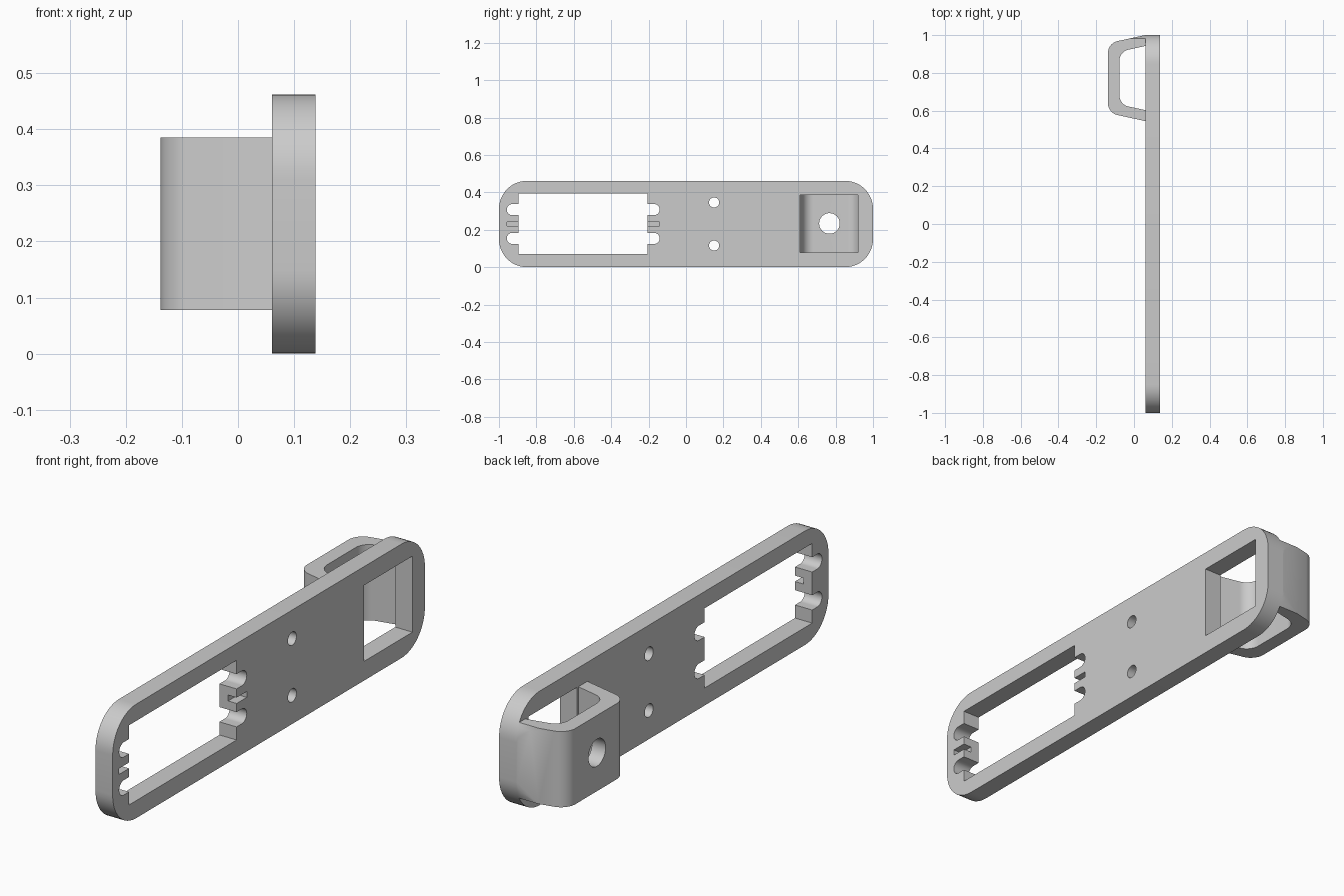
import bpy
from math import cos, sin, pi, tan
from mathutils import Vector

cube = bpy.data.objects.get("Cube")
if cube:
    bpy.data.objects.remove(cube, do_unlink=True)

grey = bpy.data.materials.new("plain grey")
grey.use_nodes = True
grey.diffuse_color = (0.6, 0.6, 0.6, 1)
grey.node_tree.nodes["Principled BSDF"].inputs["Base Color"].default_value = (0.6, 0.6, 0.6, 1)

BACK, FACE, OUT = -0.138, 0.061, 0.138   # bracket front, plate inner face, plate outer face
HEIGHT, MID = 0.462, 0.231
BRACKET_Y = 0.7725


def fillet(corners, steps=12):
    """Round the corners (u, v, radius) of a closed outline."""
    pts = []
    n = len(corners)
    for i, (u, v, r) in enumerate(corners):
        p = Vector((u, v))
        if r == 0:
            pts.append(p)
            continue
        a = (Vector(corners[i - 1][:2]) - p).normalized()
        b = (Vector(corners[(i + 1) % n][:2]) - p).normalized()
        half = a.angle(b) / 2
        centre = p + (a + b).normalized() * (r / sin(half))
        start = p + a * (r / tan(half)) - centre
        end = p + b * (r / tan(half)) - centre
        sweep = pi - 2 * half
        for k in range(steps + 1):
            t = k / steps
            pts.append(centre + (start * sin((1 - t) * sweep) + end * sin(t * sweep)) / sin(sweep))
    return pts


def rect(u0, u1, v0, v1, r=0.0):
    return fillet([(u0, v0, r), (u1, v0, r), (u1, v1, r), (u0, v1, r)])


def circle(u, v, r, n=32):
    return [Vector((u + r * cos(2 * pi * k / n), v + r * sin(2 * pi * k / n))) for k in range(n)]


def prism(name, outline, low, high, axis):
    """Extrude an outline along x (outline in y, z) or along z (outline in x, y)."""
    place = (lambda p, w: (w, p.x, p.y)) if axis == "x" else (lambda p, w: (p.x, p.y, w))
    n = len(outline)
    verts = [place(p, w) for w in (low, high) for p in outline]
    faces = [tuple(reversed(range(n))), tuple(range(n, 2 * n))]
    faces += [(i, (i + 1) % n, n + (i + 1) % n, n + i) for i in range(n)]
    mesh = bpy.data.meshes.new(name)
    mesh.from_pydata(verts, [], faces)
    mesh.materials.append(grey)
    obj = bpy.data.objects.new(name, mesh)
    bpy.context.collection.objects.link(obj)
    return obj


def activate(obj):
    bpy.ops.object.select_all(action="DESELECT")
    obj.select_set(True)
    bpy.context.view_layer.objects.active = obj


def boolean(obj, cutter, operation="DIFFERENCE"):
    cutter.hide_render = True
    mod = obj.modifiers.new("cut", "BOOLEAN")
    mod.operation, mod.object, mod.solver = operation, cutter, "EXACT"
    activate(obj)
    bpy.ops.object.modifier_apply(modifier=mod.name)
    bpy.data.objects.remove(cutter, do_unlink=True)


# Long plate with rounded ends
body = rect(-1, 1, 0, HEIGHT, 0.15)
plate = prism("plate", body, FACE, OUT, "x")

# Openings through the plate: large window, bracket window, end notches, screw holes
openings = [rect(-0.895, -0.206, 0.071, 0.394), rect(0.61, 0.92, 0.078, 0.386)]
for z in (MID - 0.077, MID + 0.077):
    openings.append(rect(-0.958, -0.141, z - 0.03, z + 0.03, 0.0299))
for z in (MID - 0.115, MID + 0.115):
    openings.append(circle(0.15, z, 0.027))
for outline in openings:
    boolean(plate, prism("cutter", outline, 0, 0.2, "x"))

# Blind slot between the notches at each end of the large window
boolean(plate, prism("cutter", rect(-0.958, -0.141, MID - 0.012, MID + 0.012), 0.1, 0.2, "x"))

# U-shaped bracket with slanted legs
outer, inner = 0.228, 0.170
slope = 0.218
inside = BACK + 0.061
lower = [(FACE, -outer, 0), (BACK, -outer + slope * (FACE - BACK), 0.065)]
hollow = [(inside, -inner + slope * (FACE - inside), 0.06), (FACE, -inner, 0)]
mirrored = lambda pts: [(x, -y, r) for x, y, r in reversed(pts)]
loop = lower + mirrored(lower) + mirrored(hollow) + hollow
# Walk the hollow back from the far leg to the near one
loop = lower + mirrored(lower) + [(x, -y, r) for x, y, r in reversed(hollow)] + hollow
profile = [p + Vector((0, BRACKET_Y)) for p in fillet(loop)]
bracket = prism("bracket", list(reversed(profile)), 0.078, 0.385, "z")

# Trim the bracket to the plate outline and bore its hole
boolean(bracket, prism("trimmer", body, -0.3, 0.3, "x"), "INTERSECT")
boolean(bracket, prism("cutter", circle(0.767, MID + 0.003, 0.055, 40), -0.3, 0, "x"))

for obj in (plate, bracket):
    activate(obj)
    bpy.ops.object.shade_smooth_by_angle(angle=pi / 6)
